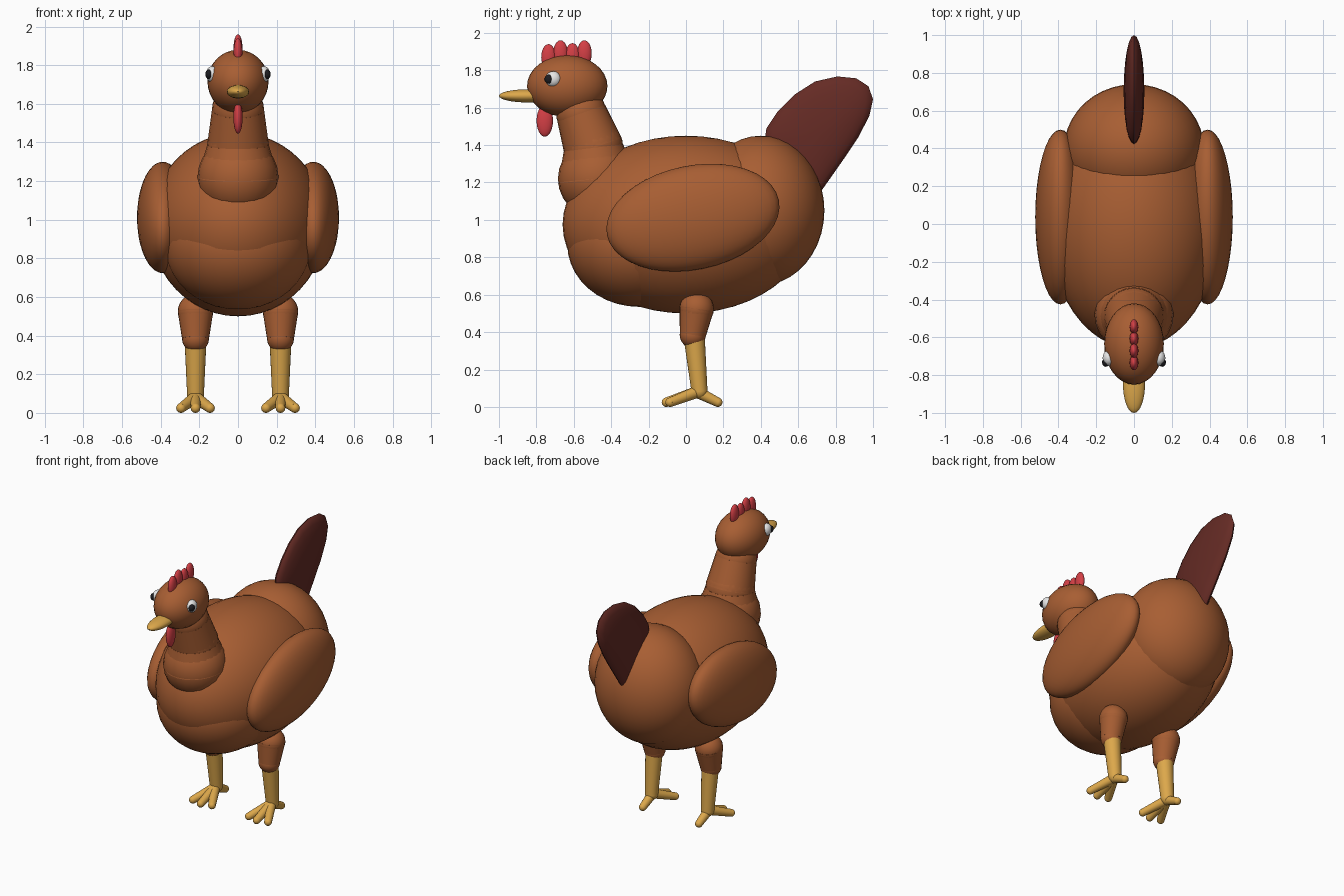
import bpy, bmesh, math
from mathutils import Matrix, Vector

cube = bpy.data.objects.get("Cube")
if cube:
    bpy.data.objects.remove(cube, do_unlink=True)


def material(name, rgb):
    mat = bpy.data.materials.new(name)
    mat.use_nodes = True
    mat.diffuse_color = (*rgb, 1)
    bsdf = next(n for n in mat.node_tree.nodes if n.type == 'BSDF_PRINCIPLED')
    bsdf.inputs["Base Color"].default_value = (*rgb, 1)
    bsdf.inputs["Roughness"].default_value = 0.7
    return mat


BROWN = material("feather_brown", (0.39, 0.112, 0.033))
DARK = material("tail_dark_brown", (0.13, 0.024, 0.018))
YELLOW = material("beak_yellow", (0.72, 0.39, 0.07))
RED = material("comb_red", (0.66, 0.05, 0.06))
WHITE = material("eye_white", (0.8, 0.8, 0.8))
BLACK = material("pupil_black", (0.012, 0.012, 0.015))


def finish(bm, name, mat):
    mesh = bpy.data.meshes.new(name)
    bmesh.ops.recalc_face_normals(bm, faces=bm.faces[:])
    bm.to_mesh(mesh)
    bm.free()
    mesh.materials.append(mat)
    obj = bpy.data.objects.new(name, mesh)
    bpy.context.collection.objects.link(obj)
    bpy.ops.object.select_all(action='DESELECT')
    obj.select_set(True)
    bpy.context.view_layer.objects.active = obj
    bpy.ops.object.shade_smooth_by_angle(angle=math.radians(40))
    return obj


def add_ball(bm, centre, radii, tilt=0, segments=32):
    m = (Matrix.Translation(centre) @ Matrix.Rotation(math.radians(tilt), 4, 'X')
         @ Matrix.Diagonal((*radii, 1)))
    bmesh.ops.create_uvsphere(bm, u_segments=segments, v_segments=segments // 2,
                              radius=1, matrix=m)


def add_cone(bm, start, r1, end, r2, segments=24):
    a, b = Vector(start), Vector(end)
    axis = b - a
    m = Matrix.Translation((a + b) / 2) @ axis.to_track_quat('Z', 'Y').to_matrix().to_4x4()
    bmesh.ops.create_cone(bm, cap_ends=True, segments=segments, radius1=r1,
                          radius2=r2, depth=axis.length, matrix=m)


def ball(name, mat, centre, radii, tilt=0, segments=32):
    bm = bmesh.new()
    add_ball(bm, centre, radii, tilt, segments)
    return finish(bm, name, mat)


def limb(name, mat, joints):
    """Tapered sections with a ball at every joint; joints are (point, radius)."""
    bm = bmesh.new()
    for p, r in joints:
        add_ball(bm, p, (r, r, r), segments=24)
    for (p, r), (q, s) in zip(joints, joints[1:]):
        add_cone(bm, p, r, q, s)
    return finish(bm, name, mat)


# Torso
ball("body", BROWN, (0, 0, 0.975), (0.455, 0.66, 0.475), segments=48)
ball("chest", BROWN, (0, -0.25, 0.87), (0.38, 0.385, 0.335), segments=40)
ball("rump", BROWN, (0, 0.4, 1.05), (0.37, 0.34, 0.4), segments=40)

# Neck and head
limb("neck", BROWN, [((0, -0.475, 1.22), 0.21), ((0, -0.495, 1.385), 0.16),
                     ((0, -0.56, 1.57), 0.135)])
ball("head", BROWN, (0, -0.635, 1.715), (0.158, 0.215, 0.165))
ball("beak", YELLOW, (0, -0.85, 1.663), (0.058, 0.15, 0.035))
ball("wattle", RED, (0, -0.755, 1.53), (0.024, 0.044, 0.085), segments=24)
for i, top in enumerate((1.94, 1.96, 1.945, 1.96)):
    ball(f"comb_{i + 1}", RED, (0, -0.735 + 0.064 * i, top - 0.07),
         (0.023, 0.039, 0.07), segments=24)

# Tail: a leaf outline swelling to a rounded middle
outline = [(0.42, 1.42), (0.43, 1.49), (0.49, 1.58), (0.58, 1.67), (0.69, 1.74),
           (0.81, 1.767), (0.91, 1.757), (0.975, 1.715), (1.0, 1.645), (0.98, 1.555),
           (0.92, 1.44), (0.85, 1.335), (0.78, 1.235), (0.72, 1.15), (0.62, 1.1),
           (0.52, 1.14), (0.45, 1.26)]
bm = bmesh.new()
mid_y, mid_z = 0.7, 1.45
rim = [bm.verts.new((0, y, z)) for y, z in outline]
count = len(rim)
for side in (1, -1):
    last = rim
    for step in range(1, 7):
        a = math.radians(15 * step)
        k = math.cos(a)
        if step == 6:
            tip = bm.verts.new((side * 0.055, mid_y, mid_z))
            for i in range(count):
                bm.faces.new((last[i], last[(i + 1) % count], tip))
        else:
            ring = [bm.verts.new((side * 0.055 * math.sin(a), mid_y + (y - mid_y) * k,
                                  mid_z + (z - mid_z) * k)) for y, z in outline]
            for i in range(count):
                j = (i + 1) % count
                bm.faces.new((last[i], last[j], ring[j], ring[i]))
            last = ring
finish(bm, "tail", DARK)

# Paired parts
for label, s in (("left", 1), ("right", -1)):
    ball(f"{label}_wing", BROWN, (s * 0.39, 0.037, 1.012), (0.133, 0.469, 0.278),
         tilt=11.6, segments=40)
    ball(f"{label}_eye", WHITE, (s * 0.133, -0.71, 1.753), (0.033, 0.042, 0.042), segments=24)
    ball(f"{label}_pupil", BLACK, (s * 0.15, -0.733, 1.753), (0.019, 0.023, 0.025), segments=24)

    # Leg
    x = s * 0.22
    limb(f"{label}_thigh", BROWN, [((x, 0.057, 0.525), 0.092), ((x, 0.036, 0.385), 0.07)])
    limb(f"{label}_shank", YELLOW, [((x, 0.045, 0.36), 0.056), ((x, 0.072, 0.085), 0.043)])

    # Foot
    for toe, dx, y in (("inner", -0.075, -0.085), ("middle", 0, -0.105),
                       ("outer", 0.075, -0.085), ("back", 0, 0.17)):
        limb(f"{label}_{toe}_toe", YELLOW, [((x, 0.06, 0.08), 0.032),
                                           ((x + s * dx, y, 0.025), 0.025)])
